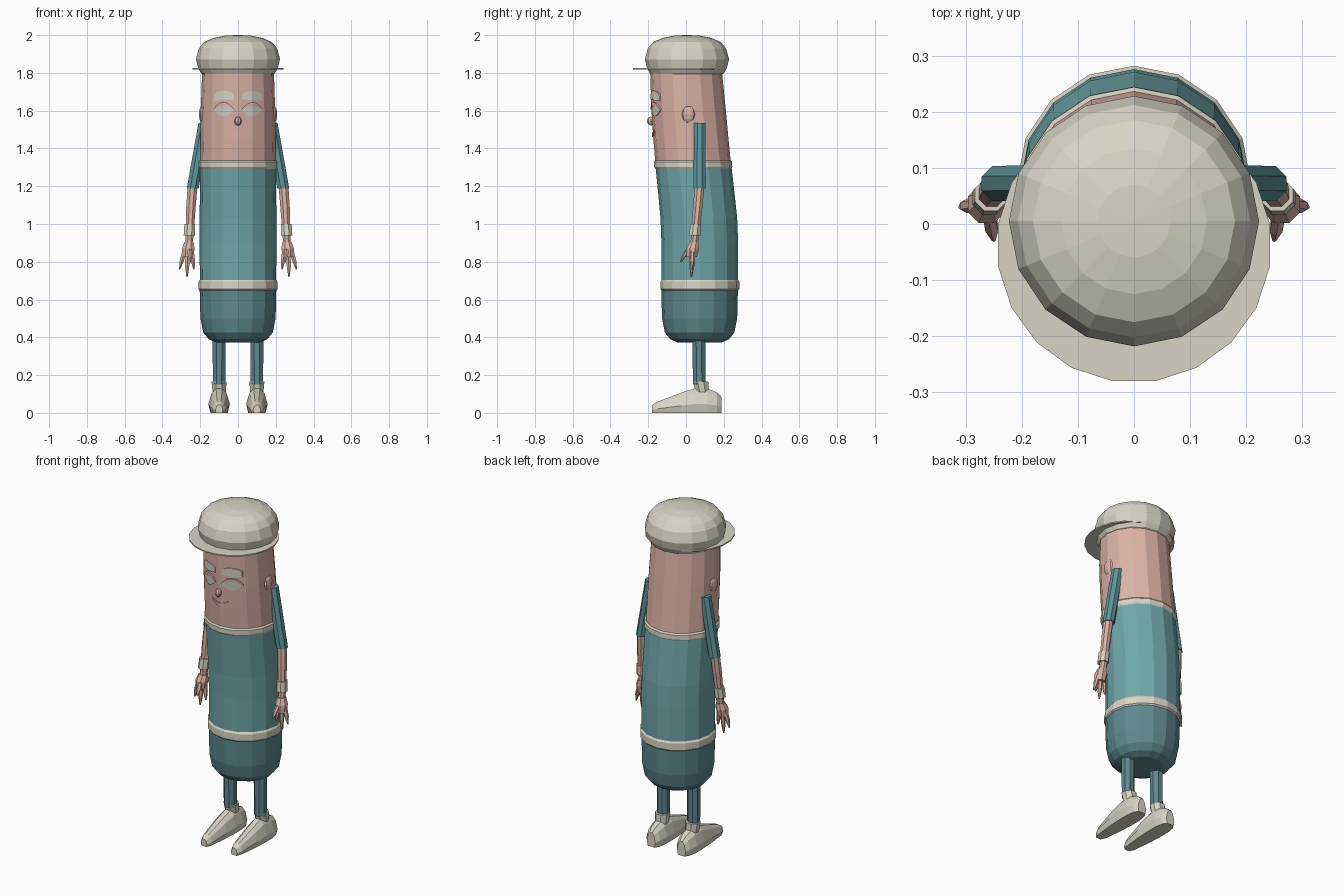
import bpy, bmesh, math
from mathutils import Vector

if "Cube" in bpy.data.objects:
    bpy.data.objects.remove(bpy.data.objects["Cube"])


def colour(name, rgb):
    m = bpy.data.materials.new(name)
    m.diffuse_color = (*rgb, 1)
    m.use_nodes = True
    m.node_tree.nodes["Principled BSDF"].inputs["Base Color"].default_value = m.diffuse_color
    return m


SHIRT = colour("shirt teal", (0.16, 0.385, 0.405))
PANTS = colour("trouser teal", (0.11, 0.25, 0.275))
SLEEVE = colour("sleeve teal", (0.115, 0.30, 0.33))
CREAM = colour("cream", (0.69, 0.66, 0.56))
SKIN = colour("skin", (0.71, 0.45, 0.38))
LIP = colour("lip pink", (0.78, 0.45, 0.37))
EYE = colour("eye grey", (0.62, 0.63, 0.57))


def finish(name, bm, mat):
    bmesh.ops.recalc_face_normals(bm, faces=bm.faces)
    me = bpy.data.meshes.new(name)
    bm.to_mesh(me)
    bm.free()
    me.materials.append(mat)
    ob = bpy.data.objects.new(name, me)
    bpy.context.collection.objects.link(ob)
    return ob


def loft(name, loops, mat):
    """Skin a series of point loops and cap both ends."""
    bm = bmesh.new()
    rings = [[bm.verts.new(p) for p in loop] for loop in loops]
    n = len(rings[0])
    for a, b in zip(rings, rings[1:]):
        for i in range(n):
            j = (i + 1) % n
            bm.faces.new((a[i], a[j], b[j], b[i]))
    bm.faces.new(rings[0])
    bm.faces.new(rings[-1])
    return finish(name, bm, mat)


def ring(x, y, z, r, n, turn=0.0):
    return [(x + r * math.sin(2 * math.pi * (i + turn) / n),
             y - r * math.cos(2 * math.pi * (i + turn) / n), z) for i in range(n)]


def tube(name, stations, n, mat, turn=0.0):
    return loft(name, [ring(*s, n, turn) for s in stations], mat)


def ball(name, loc, size, mat, u=10, v=6):
    bm = bmesh.new()
    bmesh.ops.create_uvsphere(bm, u_segments=u, v_segments=v, radius=1)
    for p in bm.verts:
        p.co = Vector(loc) + Vector([a * b for a, b in zip(p.co, size)])
    return finish(name, bm, mat)


# Body: stacked 16-sided tubes on a gently bent axis
N = 16
tube("trousers", [(0, .072, .372, .115), (0, .072, .39, .155), (0, .072, .425, .184),
                  (0, .072, .50, .199), (0, .072, .66, .203)], N, PANTS)
tube("shirt", [(0, .073, .66, .202), (0, .073, .90, .203), (0, .068, 1.03, .203),
               (0, .054, 1.17, .202), (0, .038, 1.32, .201)], N, SHIRT)
tube("belt", [(0, .073, .645, .200), (0, .073, .655, .209), (0, .073, .695, .209),
              (0, .073, .705, .202)], N, CREAM)
tube("collar", [(0, .039, 1.29, .200), (0, .038, 1.302, .207), (0, .037, 1.328, .207),
                (0, .036, 1.338, .199)], N, CREAM)
HEAD = [(1.32, .038, .200), (1.45, .026, .199), (1.60, .014, .197), (1.81, .0, .190)]
tube("head", [(0, y, z, r) for z, y, r in HEAD], N, SKIN)

# Cap and peak
tube("cap", [(0, .005, z, r) for z, r in
             [(1.787, .175), (1.797, .195), (1.825, .211), (1.872, .223), (1.93, .207),
              (1.963, .180), (1.985, .130), (1.998, .065), (2.0, .004)]], N, CREAM)
tube("cap_peak", [(0, -.038, 1.818, .245), (0, -.038, 1.825, .245)], 20, CREAM, 0.5)


# Face details: thin plates following the facets of the head
def face_y(x, z):
    for (z0, y0, r0), (z1, y1, r1) in zip(HEAD, HEAD[1:]):
        if z0 <= z <= z1:
            t = (z - z0) / (z1 - z0)
            y, r = y0 + t * (y1 - y0), r0 + t * (r1 - r0)
            break
    step = 2 * math.pi / N
    k = 0
    while r * math.sin((k + 1) * step) < abs(x):
        k += 1
    xa, xb = r * math.sin(k * step), r * math.sin((k + 1) * step)
    ya, yb = r * math.cos(k * step), r * math.cos((k + 1) * step)
    return y - (ya + (yb - ya) * (abs(x) - xa) / (xb - xa))


def plate(name, x0, x1, low, high, mat, out=0.006, steps=8):
    """Sheet between curves low(t) and high(t), raised from the face."""
    loops = []
    for i in range(steps + 1):
        t = i / steps
        x = x0 + (x1 - x0) * t
        zs = (low(t), high(t))
        loops.append([(x, face_y(x, zs[0]) - out, zs[0]), (x, face_y(x, zs[1]) - out, zs[1]),
                      (x, face_y(x, zs[1]) + .002, zs[1]), (x, face_y(x, zs[0]) + .002, zs[0])])
    return loft(name, loops, mat)


def bow(t):
    return 4 * t * (1 - t)


for s, side in ((-1, "left"), (1, "right")):
    plate("eyebrow_" + side, s * .022, s * .127, lambda t: 1.66 - .008 * t,
          lambda t: 1.688 + .018 * bow(t), CREAM)
    plate("eye_" + side, s * .022, s * .13, lambda t: 1.603 - .032 * bow(t),
          lambda t: 1.606 + .022 * bow(t), EYE, .005)
    plate("eyelid_" + side, s * .022, s * .13, lambda t: 1.605 + .019 * bow(t),
          lambda t: 1.61 + .035 * bow(t), SKIN, .009)
    ball("ear_" + side, (s * .188, .013, 1.58), (.02, .036, .047), SKIN)
plate("mouth", -.05, .05, lambda t: 1.493 - .032 * bow(t),
      lambda t: 1.498 - .016 * bow(t), LIP, .006, 10)
ball("nose", (0, -.186, 1.545), (.019, .02, .024), SKIN, 8, 6)


# Shoe cross-section, with a flat sole
def shoe_section(x, y, w, top):
    half = [(.8, 0), (1, .36), (.68, .82), (.28, 1)]
    return ([(x + w * a, y, top * b) for a, b in half] +
            [(x - w * a, y, top * b) for a, b in reversed(half)])


for s, side in ((-1, "left"), (1, "right")):
    # Arms
    tube("sleeve_" + side, [(s * .178, .073, 1.535, .034), (s * .24, .072, 1.187, .034)],
         8, SLEEVE, .5)
    tube("forearm_" + side, [(s * .241, .072, 1.20, .028), (s * .249, .062, 1.09, .027),
                             (s * .259, .043, .89, .021)], 8, SKIN, .5)
    tube("wristband_" + side, [(s * .255, .052, 1.0, .031), (s * .258, .046, .94, .032)],
         8, CREAM, .5)
    tube("palm_" + side, [(s * .259, .043, .905, .026), (s * .263, .035, .87, .036),
                          (s * .266, .03, .825, .03)], 8, SKIN, .5)
    # Fingers: base point to tip
    for name, base, tip in (("outer_finger", (.284, .035, .86), (.309, .03, .76)),
                            ("middle_finger", (.267, .034, .85), (.27, .028, .72)),
                            ("inner_finger", (.245, .035, .86), (.233, .03, .76)),
                            ("thumb", (.258, .018, .875), (.25, -.028, .80))):
        b, t = Vector(base), Vector(tip)
        tube(f"{name}_{side}", [(s * p.x, p.y, p.z, r) for p, r in
                                ((b, .013), (b.lerp(t, .55), .013), (t, .004))], 6, SKIN)
    # Legs and shoes
    tube("leg_" + side, [(s * .1, .068, .40, .037), (s * .1, .07, .15, .036)], 8, PANTS, .5)
    tube("ankle_" + side, [(s * .1, .078, .165, .043), (s * .1, .09, .09, .036)], 8, CREAM, .5)
    loft("shoe_" + side, [shoe_section(s * .1, y, w, top) for y, w, top in
                          ((-.18, .020, .042), (-.15, .036, .06), (-.03, .052, .105),
                           (.045, .057, .13), (.115, .057, .128), (.165, .046, .108),
                           (.187, .028, .085))], CREAM)
